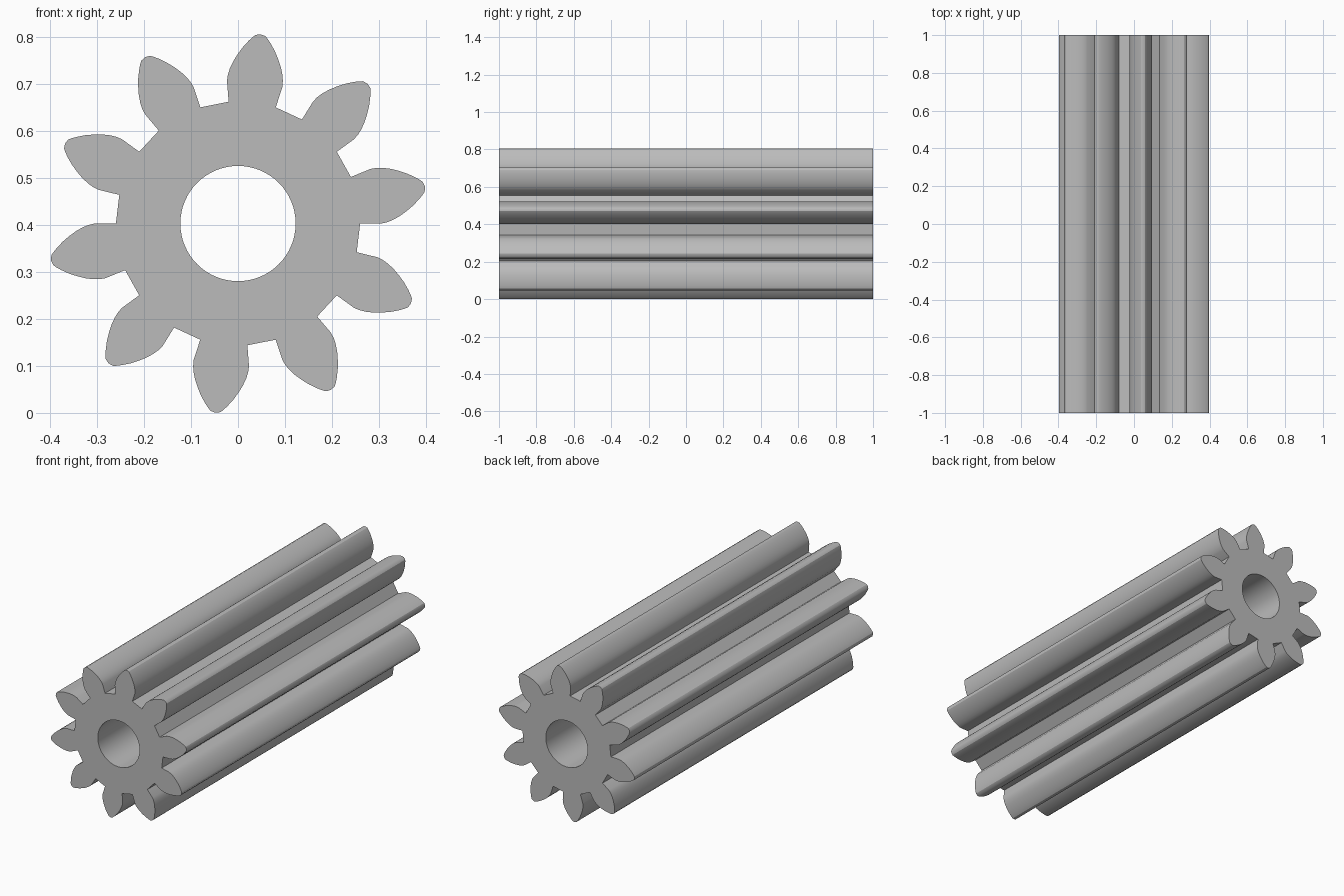
import bpy, bmesh, math
from mathutils import Matrix, Vector

cube = bpy.data.objects.get("Cube")
if cube:
    bpy.data.objects.remove(cube, do_unlink=True)

TEETH = 10
PHASE = math.radians(83.2)
LENGTH = 2.0
BORE_RADIUS = 0.1225
BORE_SIDES = 64
AXIS_Z = 0.4025

# Half tooth: (radial distance, half width), from root to tip
FLANK = [(.2546, .0505), (.299, .0592), (.312, .0588), (.325, .0563),
         (.341, .051), (.357, .0435), (.373, .0345), (.388, .0238),
         (.397, .0162), (.4025, .0105)]
TIP = (.405, 0)

material = bpy.data.materials.new("grey metal")
material.use_nodes = True
grey = (0.5, 0.5, 0.5, 1)
material.diffuse_color = grey
material.node_tree.nodes["Principled BSDF"].inputs["Base Color"].default_value = grey


def closed_loop(bm, points):
    verts = [bm.verts.new((x, -LENGTH / 2, z + AXIS_Z)) for x, z in points]
    return [bm.edges.new((a, b)) for a, b in zip(verts, verts[1:] + verts[:1])]


# Gear outline: one mirrored tooth repeated around the axis
tooth = [(u, -v) for u, v in FLANK] + [TIP] + FLANK[::-1]
outline = []
for i in range(TEETH):
    turn = Matrix.Rotation(PHASE + i * math.tau / TEETH, 2)
    outline += [turn @ Vector(p) for p in tooth]
bore = [(BORE_RADIUS * math.cos(a), BORE_RADIUS * math.sin(a))
        for a in (i * math.tau / BORE_SIDES for i in range(BORE_SIDES))]

# Front face with the bore left open, extruded along the axis
bm = bmesh.new()
edges = closed_loop(bm, outline) + closed_loop(bm, bore)
bmesh.ops.triangle_fill(bm, edges=edges, use_beauty=True, use_dissolve=False)
result = bmesh.ops.extrude_face_region(bm, geom=bm.faces[:], use_keep_orig=True)
back = [g for g in result["geom"] if isinstance(g, bmesh.types.BMVert)]
bmesh.ops.translate(bm, verts=back, vec=(0, LENGTH, 0))
bmesh.ops.recalc_face_normals(bm, faces=bm.faces[:])

mesh = bpy.data.meshes.new("pinion_gear")
bm.to_mesh(mesh)
bm.free()
mesh.materials.append(material)
gear = bpy.data.objects.new("pinion_gear", mesh)
bpy.context.collection.objects.link(gear)

# Smooth flanks and bore, crisp ends and roots
bpy.ops.object.select_all(action="DESELECT")
gear.select_set(True)
bpy.context.view_layer.objects.active = gear
bpy.ops.object.shade_smooth_by_angle(angle=math.radians(30))
